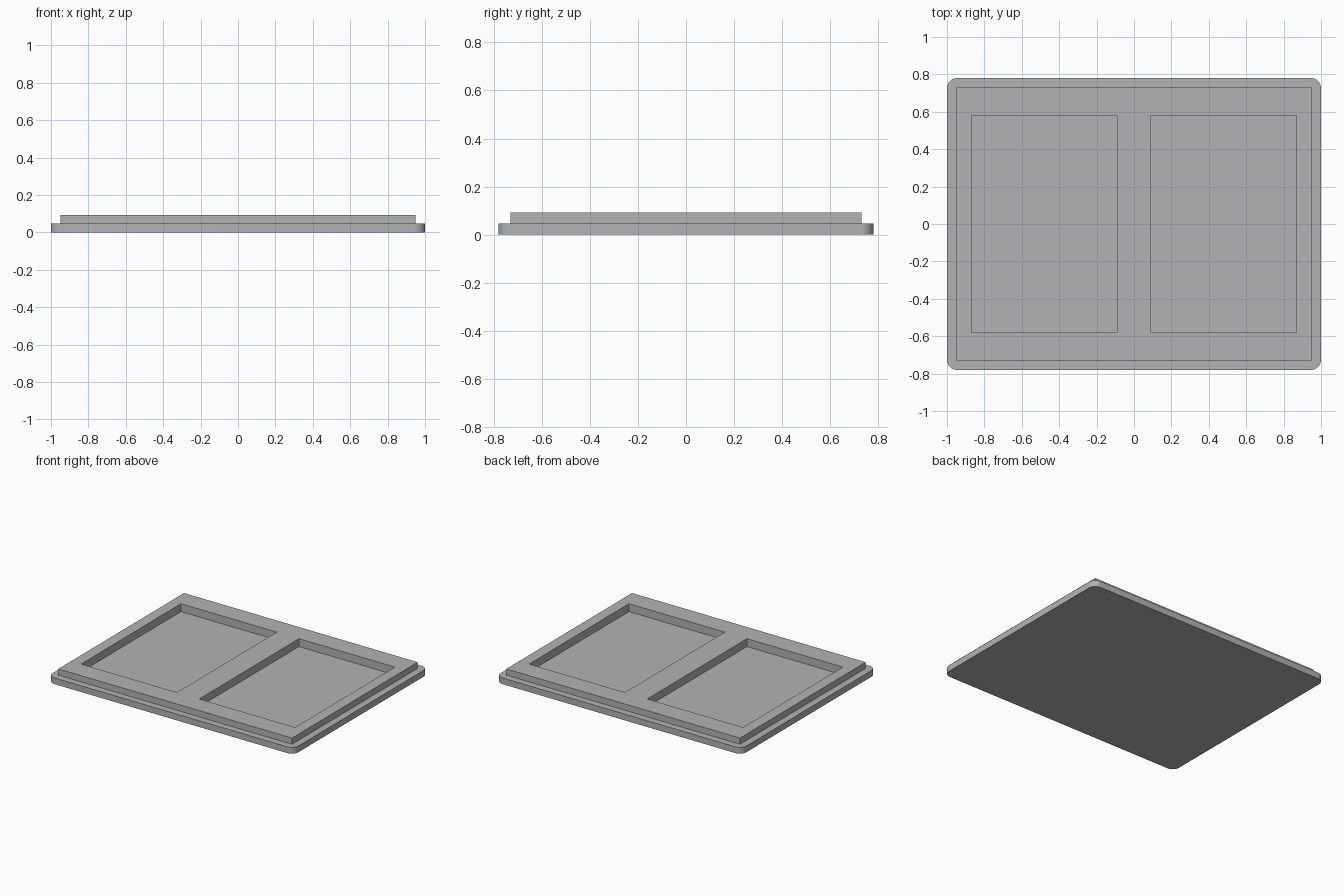
import bpy
import bmesh

if "Cube" in bpy.data.objects:
    bpy.data.objects.remove(bpy.data.objects["Cube"], do_unlink=True)

BASE_TOP, RIM_TOP, POCKET_FLOOR = 0.046, 0.092, 0.034

grey = bpy.data.materials.new("plain grey")
grey.use_nodes = True
colour = (0.45, 0.45, 0.45, 1)
grey.diffuse_color = colour
grey.node_tree.nodes["Principled BSDF"].inputs["Base Color"].default_value = colour


def slab(name, x0, x1, half_y, z0, z1, radius=0):
    """Box between the given limits, with optional rounded upright corners."""
    bm = bmesh.new()
    bmesh.ops.create_cube(bm, size=1)
    for v in bm.verts:
        v.co.x = x1 if v.co.x > 0 else x0
        v.co.y = half_y if v.co.y > 0 else -half_y
        v.co.z = z1 if v.co.z > 0 else z0
    if radius:
        uprights = [e for e in bm.edges
                    if abs(e.verts[0].co.z - e.verts[1].co.z) > 0.001]
        bmesh.ops.bevel(bm, geom=uprights, offset=radius, segments=10,
                        profile=0.5, affect='EDGES')
    mesh = bpy.data.meshes.new(name)
    bm.to_mesh(mesh)
    bm.free()
    mesh.materials.append(grey)
    obj = bpy.data.objects.new(name, mesh)
    bpy.context.collection.objects.link(obj)
    return obj


def combine(target, tool, operation):
    """Apply a boolean and discard the tool."""
    mod = target.modifiers.new(tool.name, 'BOOLEAN')
    mod.operation, mod.solver, mod.object = operation, 'EXACT', tool
    bpy.context.view_layer.objects.active = target
    bpy.ops.object.modifier_apply(modifier=mod.name)
    bpy.data.objects.remove(tool, do_unlink=True)


# Rounded base plate with a raised, square-cornered step
tray = slab("two_pocket_tray", -1, 1, 0.78, 0, BASE_TOP, radius=0.055)
combine(tray, slab("raised_step", -0.95, 0.95, 0.73, 0.02, RIM_TOP), 'UNION')

# Two mirrored rectangular pockets
for side in (-1, 1):
    x0, x1 = sorted((side * 0.09, side * 0.87))
    pocket = slab("pocket_cutter", x0, x1, 0.58, POCKET_FLOOR, RIM_TOP + 0.1)
    pocket.hide_render = True
    combine(tray, pocket, 'DIFFERENCE')

# Smooth rounded corners, crisp edges elsewhere
bpy.ops.object.select_all(action='DESELECT')
tray.select_set(True)
bpy.context.view_layer.objects.active = tray
bpy.ops.object.shade_smooth_by_angle(angle=0.5)
